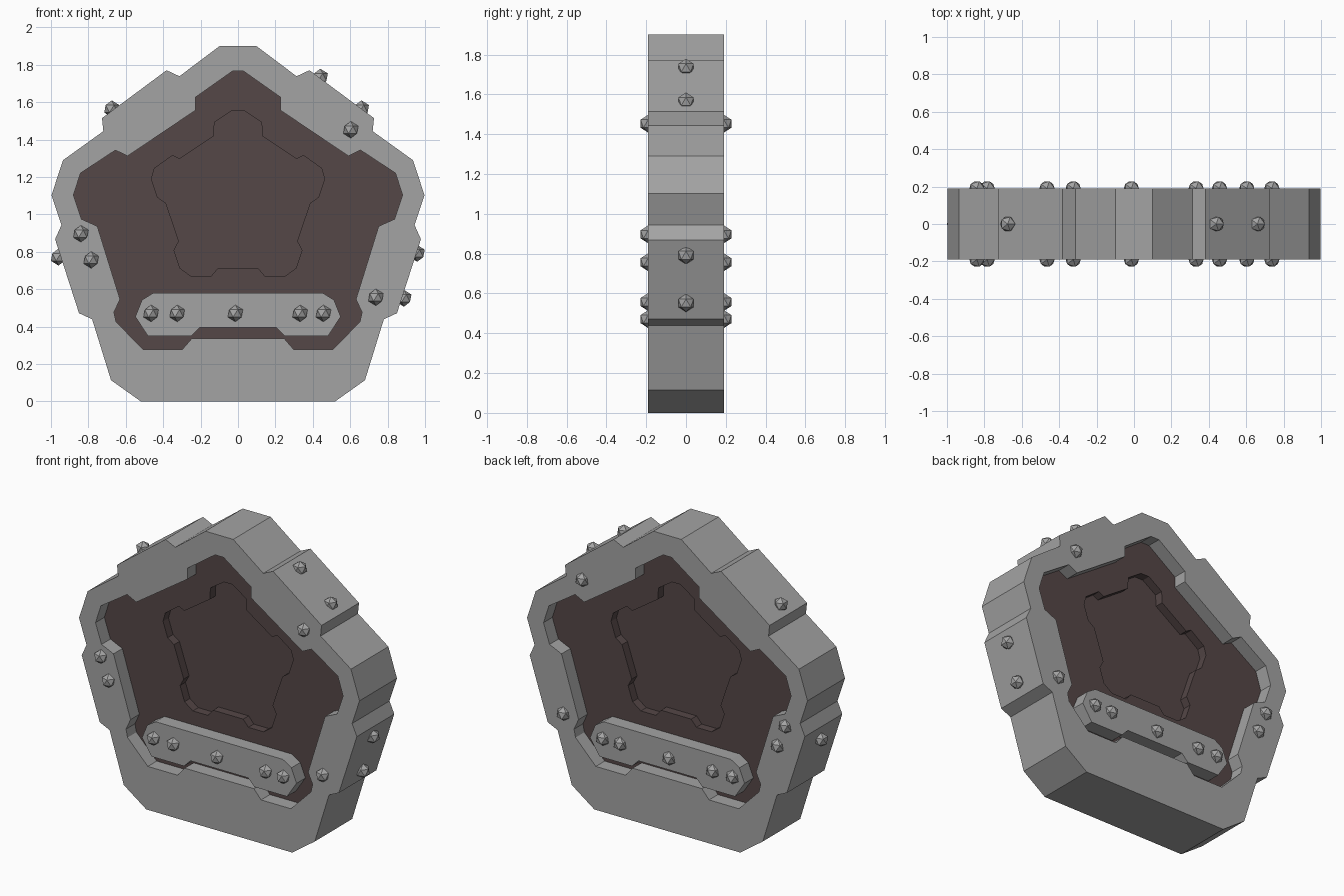
import bpy, math

if "Cube" in bpy.data.objects:
    bpy.data.objects.remove(bpy.data.objects["Cube"])

HALF = 0.19       # half depth of the frame
DROP = 0.004      # small overall height trim


def material(name, rgb):
    m = bpy.data.materials.new(name)
    m.diffuse_color = (*rgb, 1)
    m.use_nodes = True
    m.node_tree.nodes["Principled BSDF"].inputs["Base Color"].default_value = m.diffuse_color
    return m


stone = material("stone grey", (0.37, 0.37, 0.37))
brown = material("dark brown", (0.09, 0.063, 0.063))


def plate(name, outlines, half_depth, mat):
    """Upright plate from right-half outlines (bottom to top); later outlines are holes."""
    cu = bpy.data.curves.new(name, 'CURVE')
    cu.dimensions = '2D'
    cu.fill_mode = 'BOTH'
    cu.extrude = half_depth
    for half in outlines:
        pts = half + [(-x, z) for x, z in reversed(half)]
        sp = cu.splines.new('POLY')
        sp.points.add(len(pts) - 1)
        for p, (x, z) in zip(sp.points, pts):
            p.co = (x, max(0, z - DROP), 0, 1)
        sp.use_cyclic_u = True
    ob = bpy.data.objects.new(name, cu)
    bpy.context.collection.objects.link(ob)
    ob.rotation_euler.x = math.pi / 2
    bpy.ops.object.select_all(action='DESELECT')
    ob.select_set(True)
    bpy.context.view_layer.objects.active = ob
    bpy.ops.object.convert(target='MESH')
    ob = bpy.context.view_layer.objects.active
    ob.data.materials.clear()
    ob.data.materials.append(mat)
    for f in ob.data.polygons:
        f.use_smooth = False
        f.material_index = 0
    return ob


# Right halves of the symmetric outlines
rim = [(0.519, 0), (0.679, 0.118), (0.78, 0.444), (0.85, 0.476), (0.978, 0.872),
       (0.944, 0.947), (0.997, 1.107), (0.936, 1.294), (0.72, 1.449), (0.727, 1.519),
       (0.382, 1.775), (0.313, 1.743), (0.099, 1.904)]
opening = [(0.246, 0.342), (0.297, 0.283), (0.508, 0.283), (0.652, 0.43), (0.663, 0.481),
           (0.631, 0.551), (0.752, 0.941), (0.837, 0.979), (0.88, 1.107), (0.842, 1.225),
           (0.655, 1.348), (0.591, 1.316), (0.227, 1.561), (0.227, 1.631), (0.03, 1.77)]
recess = [(0.107, 0.717), (0.144, 0.674), (0.251, 0.674), (0.31, 0.717), (0.342, 0.813),
          (0.316, 0.861), (0.385, 1.064), (0.43, 1.096), (0.463, 1.193), (0.447, 1.25),
          (0.35, 1.32), (0.313, 1.3), (0.13, 1.423), (0.126, 1.497), (0.03, 1.561)]
bar = [(0.205, 0.4), (0.25, 0.354), (0.481, 0.354), (0.549, 0.457), (0.513, 0.547),
       (0.452, 0.585)]

plate("outer_frame", [rim, opening], HALF, stone)
plate("inner_panel", [opening, recess], 0.1, brown)
plate("recess_back", [recess], 0.045, brown)
plate("cross_bar", [bar], HALF, stone)

# Rivets: on both faces of the frame and bar, then around the rim
face_rivets = [(-0.84, 0.897), (-0.785, 0.757), (0.603, 1.453), (0.737, 0.557)]
bar_rivets = [(x, 0.471) for x in (-0.465, -0.325, -0.014, 0.332, 0.457)]
rim_rivets = [(-0.675, 1.565), (0.44, 1.734), (0.66, 1.565),
              (-0.96, 0.772), (0.958, 0.792), (0.887, 0.552)]
spots = [("face_rivet", x, s * HALF, z) for x, z in face_rivets for s in (-1, 1)]
spots += [("bar_rivet", x, s * HALF, z) for x, z in bar_rivets for s in (-1, 1)]
spots += [("rim_rivet", x, 0, z) for x, z in rim_rivets]
for name, x, y, z in spots:
    bpy.ops.mesh.primitive_ico_sphere_add(subdivisions=1, radius=0.045, location=(x, y, z))
    ob = bpy.context.object
    ob.name = name
    ob.data.materials.append(stone)
